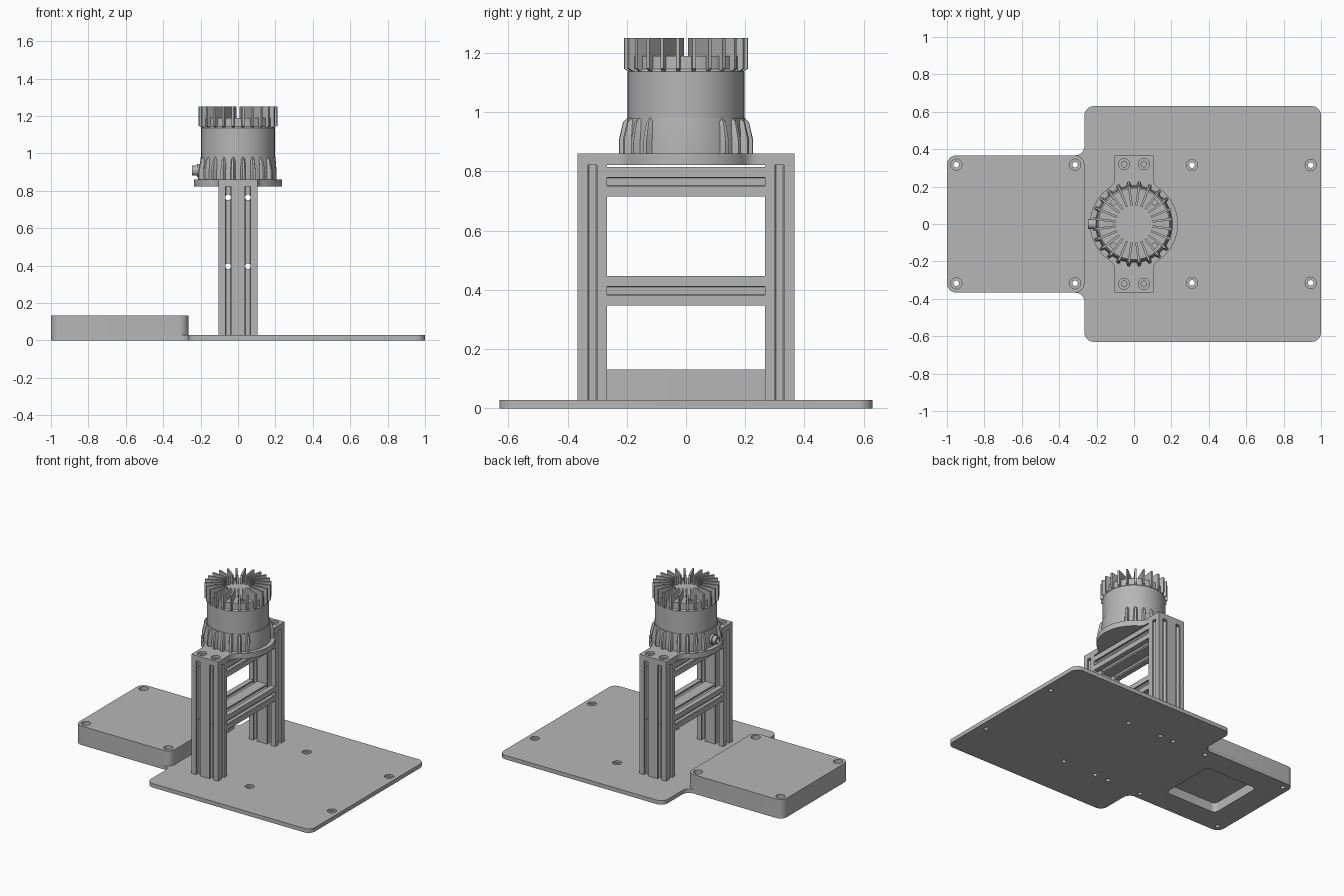
import bpy, bmesh, math
from mathutils import Matrix, Vector

cube = bpy.data.objects.get("Cube")
if cube:
    bpy.data.objects.remove(cube)

grey = bpy.data.materials.new("mid_grey")
grey.use_nodes = True
COLOR = (0.47, 0.47, 0.47, 1)
grey.diffuse_color = COLOR
grey.node_tree.nodes["Principled BSDF"].inputs["Base Color"].default_value = COLOR
parts = []


def finish(bm, name, keep=True):
    bmesh.ops.recalc_face_normals(bm, faces=bm.faces)
    mesh = bpy.data.meshes.new(name)
    bm.to_mesh(mesh)
    bm.free()
    mesh.materials.append(grey)
    ob = bpy.data.objects.new(name, mesh)
    bpy.context.collection.objects.link(ob)
    if keep:
        parts.append(ob)
    return ob


def add_prism(bm, outline, low, high, matrix=Matrix()):
    """Extrude a flat outline from low to high along local z."""
    verts = [bm.verts.new((x, y, low)) for x, y in outline]
    cap = bm.faces.new(verts)
    out = bmesh.ops.extrude_face_region(bm, geom=[cap])
    new = [g for g in out["geom"] if isinstance(g, bmesh.types.BMVert)]
    bmesh.ops.translate(bm, vec=(0, 0, high - low), verts=new)
    bmesh.ops.transform(bm, matrix=matrix, verts=verts + new)


def add_lathe(bm, profile, matrix=Matrix(), steps=24):
    """Turn an (r, z) profile, whose ends lie off the axis, into a solid."""
    rings = []
    for r, z in profile:
        turn = [2 * math.pi * i / steps for i in range(steps)]
        rings.append([bm.verts.new(matrix @ Vector((r * math.cos(a), r * math.sin(a), z)))
                      for a in turn])
    for a, b in zip(rings, rings[1:]):
        for i in range(steps):
            j = (i + 1) % steps
            bm.faces.new((a[i], a[j], b[j], b[i]))
    bm.faces.new(rings[0])
    bm.faces.new(rings[-1])


def rounded(corners, r, steps=8):
    """Round every right-angled corner of an outline."""
    points = []
    for i, c in enumerate(corners):
        p = Vector(c)
        d1 = (Vector(corners[i - 1]) - p).normalized()
        d2 = (Vector(corners[(i + 1) % len(corners)]) - p).normalized()
        centre = p + (d1 + d2) * r
        for k in range(steps + 1):
            a = math.pi / 2 * k / steps
            points.append(centre - d2 * r * math.cos(a) - d1 * r * math.sin(a))
    return points


def rect(x0, x1, y):
    return [(x0, -y), (x1, -y), (x1, y), (x0, y)]


def cut(ob, bm):
    """Subtract a bmesh from an object, then drop the cutter."""
    tool = finish(bm, "cutter", keep=False)
    tool.hide_render = True
    mod = ob.modifiers.new("cut", 'BOOLEAN')
    mod.operation = 'DIFFERENCE'
    mod.solver = 'EXACT'
    mod.object = tool
    bpy.context.view_layer.objects.active = ob
    bpy.ops.object.modifier_apply(modifier=mod.name)
    bpy.data.objects.remove(tool)


def counterbores(bm, xs, y, top, depth, low):
    for x in xs:
        for s in (-1, 1):
            add_lathe(bm, [(.015, low), (.015, top - depth), (.03, top - depth), (.03, top + .02)],
                      Matrix.Translation((x, s * y, 0)), 20)


BASE, BOX, POST, DECK = .028, .132, .822, .86
SLOTS = (-.053, .053)

# Base plate: wide field with a narrower tongue on one side
bm = bmesh.new()
add_prism(bm, rounded([(-1, -.367), (-.265, -.367), (-.265, -.63), (1, -.63),
                       (1, .63), (-.265, .63), (-.265, .367), (-1, .367)], .05), 0, BASE)
base = finish(bm, "base_plate")
bm = bmesh.new()
counterbores(bm, (.31, .945), .315, BASE, .012, -.02)
for x in (-.95, -.315) + SLOTS:
    for s in (-1, 1):
        add_lathe(bm, [(.015, -.02), (.015, .05)], Matrix.Translation((x, s * .317, 0)), 20)
recess = rounded(rect(-.83, -.43, .2), .03)
add_prism(bm, recess, -.05, .065)
cut(base, bm)

# Flat box on the tongue, with a pocket open underneath
bm = bmesh.new()
add_prism(bm, rounded(rect(-1, -.265, .367), .05), BASE, BOX)
box = finish(bm, "flat_box")
bm = bmesh.new()
counterbores(bm, (-.95, -.315), .317, BOX, .04, 0)
add_prism(bm, recess, -.05, .065)
cut(box, bm)


# Slotted rail section, two slots on the long sides and one on the short sides
def rail_section(hx=.103, hy=.05):
    points = []
    for turn, (half, dist, slots) in enumerate([(hx, hy, SLOTS), (hy, hx, (0,))] * 2):
        side = [(-half, -dist)]
        for c in slots:
            left = [(.015, 0), (.015, .01), (.026, .01), (.012, .03)]
            side += [(c - w, d - dist) for w, d in left]
            side += [(c + w, d - dist) for w, d in reversed(left)]
        rot = Matrix.Rotation(turn * math.pi / 2, 2)
        points += [rot @ Vector(p) for p in side]
    return points


UP_TO_Y = Matrix.Rotation(math.pi / 2, 4, 'X')
BEAMS = (.397, .765)
rails = []
for name, s in (("front_post", -1), ("back_post", 1)):
    bm = bmesh.new()
    add_prism(bm, rail_section(), BASE, POST, Matrix.Translation((0, s * .316, 0)))
    rails.append(finish(bm, name))
for name, z in zip(("lower_beam", "upper_beam"), BEAMS):
    bm = bmesh.new()
    add_prism(bm, rail_section(), -.266, .266, Matrix.Translation((0, 0, z)) @ UP_TO_Y)
    rails.append(finish(bm, name))
for rail in rails:
    bm = bmesh.new()
    for z in BEAMS:
        for x in SLOTS:
            add_lathe(bm, [(.015, -.5), (.015, .5)],
                      Matrix.Translation((x, 0, z)) @ UP_TO_Y, 16)
    cut(rail, bm)

# Top deck: a disc blended into two tabs
R, F, W, L = .235, .06, .103, .366
cy = math.sqrt((R + F) ** 2 - (W + F) ** 2)
end = math.atan2(cy, W + F)
quarter = [(R * math.cos(end * k / 12), R * math.sin(end * k / 12)) for k in range(12)]
for k in range(9):
    a = math.pi + end + (-end) * k / 8
    quarter.append((W + F + F * math.cos(a), cy + F * math.sin(a)))
quarter.append((W, L))
half = quarter + [(-x, y) for x, y in reversed(quarter)]
bm = bmesh.new()
add_prism(bm, half + [(x, -y) for x, y in reversed(half[1:-1])], POST, DECK)
# remove the repeated points where the two halves meet
bmesh.ops.remove_doubles(bm, verts=bm.verts, dist=.0001)
deck = finish(bm, "top_deck")
bm = bmesh.new()
counterbores(bm, SLOTS, .32, DECK, .015, .8)
cut(deck, bm)

# Round housing
bm = bmesh.new()
add_lathe(bm, [(.207, DECK), (.207, .9), (.2, .98), (.197, .98), (.197, 1.137),
               (.19, 1.145), (.19, 1.19)], steps=72)
finish(bm, "housing")

# Tapered ribs around the foot, left out on the plain faces
STEP = math.pi / 12
bm = bmesh.new()
for i in range(24):
    angle = (i + .5) * STEP
    if math.cos(angle) > .88 or math.cos(angle) < -.98:
        continue
    rot = Matrix.Rotation(angle, 4, 'Z')
    rows = []
    for r, z, w in ((.228, DECK, .007), (.228, .905, .007), (.214, .965, .005), (.201, .98, .002)):
        rows.append([bm.verts.new(rot @ Vector(p)) for p in
                     ((.185, -w - .014, z), (r, -w, z), (r, w, z), (.185, w + .014, z))])
    for a, b in zip(rows, rows[1:]):
        for k in range(4):
            bm.faces.new((a[k], a[k - 3], b[k - 3], b[k]))
    bm.faces.new(rows[0])
    bm.faces.new(rows[-1])
finish(bm, "foot_ribs")

# Crown of radial cooling fins
fin = [(.1, 1.17), (.18, 1.17), (.18, 1.15), (.195, 1.137), (.211, 1.147),
       (.211, 1.25), (.1, 1.25)]
bm = bmesh.new()
for i in range(24):
    add_prism(bm, fin, -.006, .006, Matrix.Rotation((i + .5) * STEP, 4, 'Z') @ UP_TO_Y)
finish(bm, "cooling_fins")

# Screws between the fins
bm = bmesh.new()
for x in (-.11, .11):
    for y in (-.115, .115):
        add_lathe(bm, [(.016, 1.18), (.016, 1.2), (.008, 1.2), (.008, 1.193)],
                  Matrix.Translation((x, y, 0)), 16)
finish(bm, "crown_screws")

# Cable socket on the side
bm = bmesh.new()
add_lathe(bm, [(.034, .18), (.034, .218), (.027, .218), (.027, .245), (.018, .245), (.018, .23)],
          Matrix.Translation((0, 0, .908)) @ Matrix.Rotation(-math.pi / 2, 4, 'Y'))
finish(bm, "cable_socket")

# Smooth the round surfaces, keep edges sharp
bpy.ops.object.select_all(action='DESELECT')
for ob in parts:
    ob.select_set(True)
bpy.context.view_layer.objects.active = parts[0]
bpy.ops.object.shade_smooth_by_angle(angle=math.radians(30))
